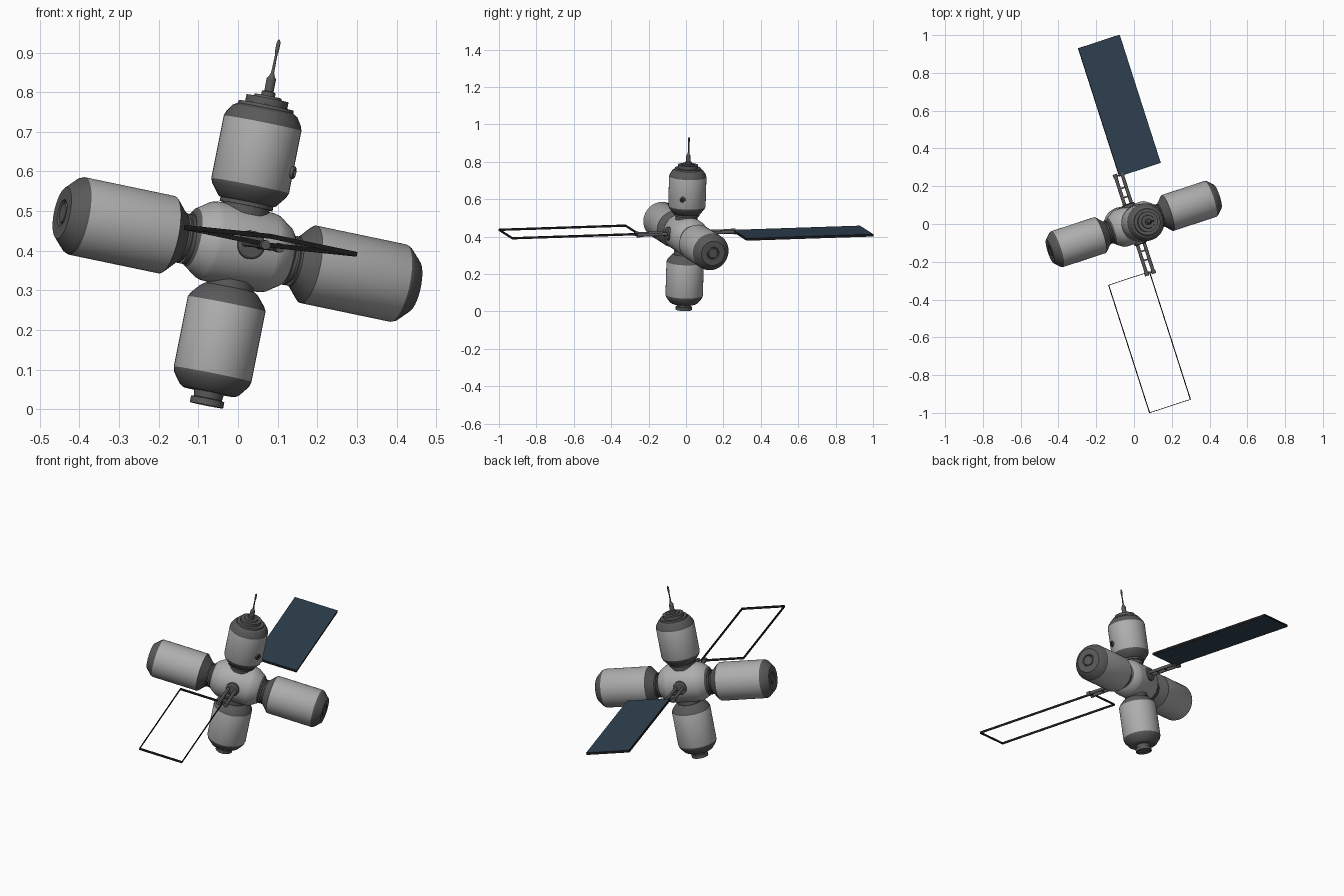
import bpy, bmesh, math
from mathutils import Vector, Matrix

if "Cube" in bpy.data.objects:
    bpy.data.objects.remove(bpy.data.objects["Cube"])

# Station axes: U = mast, W = solar wings, V = long arms
C = Vector((0, 0, 0.41))
U = Vector((0.195, 0.03, 0.98)).normalized()
W = Vector((-0.305, 0.952, 0.033))
W = (W - U * W.dot(U)).normalized()
V = W.cross(U)


def mat(name, col):
    m = bpy.data.materials.new(name)
    m.diffuse_color = (*col, 1)
    m.use_nodes = True
    m.node_tree.nodes["Principled BSDF"].inputs["Base Color"].default_value = m.diffuse_color
    return m


HULL = mat("hull_grey", (0.42, 0.42, 0.42))
DARK = mat("dark_grey", (0.10, 0.10, 0.10))
BLACK = mat("frame_black", (0.012, 0.012, 0.012))
BLUE = mat("solar_blue", (0.03, 0.055, 0.085))
MATS = [HULL, DARK, BLACK, BLUE]


def finish(name, bm):
    bmesh.ops.recalc_face_normals(bm, faces=bm.faces)
    me = bpy.data.meshes.new(name)
    bm.to_mesh(me)
    bm.free()
    for m in MATS:
        me.materials.append(m)
    for p in me.polygons:
        p.use_smooth = True
    me.set_sharp_from_angle(angle=math.radians(28))
    ob = bpy.data.objects.new(name, me)
    bpy.context.collection.objects.link(ob)
    return ob


def lathe(name, profile, axis, origin=C, n=40):
    """profile: (distance, radius, material of the band that follows)"""
    q = axis.to_track_quat('Z', 'Y')
    bm = bmesh.new()
    rings = []
    for t, r, _ in profile:
        rings.append([bm.verts.new(origin + q @ Vector((r * math.cos(2 * math.pi * k / n),
                      r * math.sin(2 * math.pi * k / n), t))) for k in range(n)])
    for (a, b), p in zip(zip(rings, rings[1:]), profile):
        for k in range(n):
            j = (k + 1) % n
            bm.faces.new((a[k], a[j], b[j], b[k])).material_index = p[2]
    bm.faces.new(rings[0]).material_index = profile[0][2]
    bm.faces.new(rings[-1]).material_index = profile[-1][2]
    return finish(name, bm)


def box(name, v, w, u, material, side=1):
    """box spanning ranges along V, W, U; side=-1 turns it half round the mast"""
    bm = bmesh.new()
    bmesh.ops.create_cube(bm, size=1)
    for p in bm.verts:
        a, b, c = [(lo + hi) / 2 + x * (hi - lo) for x, (lo, hi) in zip(p.co, (v, w, u))]
        p.co = C + V * a * side + W * b * side + U * c
    for f in bm.faces:
        f.material_index = material
    return finish(name, bm)


# Central hub barrel with rounded ends
lathe("hub", [(-.135, .062, 1), (-.125, .075, 0), (-.09, .098, 0), (-.075, .102, 0),
              (.075, .102, 0), (.09, .098, 0), (.125, .075, 1), (.135, .062, 1)], V)

# Long side modules with ribbed necks and recessed end hatches
for label, s in (("left", -1), ("right", 1)):
    o = C - U * 0.007
    lathe(label + "_neck", [(.11, .055, 1), (.132, .055, 1), (.132, .064, 1), (.142, .064, 1),
                            (.142, .056, 1), (.149, .056, 1), (.149, .064, 1), (.16, .064, 1)], V * s, o)
    lathe(label + "_module", [(.155, .064, 1), (.162, .070, 1), (.185, .094, 1), (.192, .1, 0),
                              (.434, .1, 1), (.444, .096, 1), (.468, .073, 1), (.475, .066, 1),
                              (.475, .034, 1), (.469, .031, 1), (.469, .026, 1), (.474, .024, 1)], V * s, o)

# Upper and lower modules
lathe("upper_neck", [(.085, .06, 1), (.105, .06, 1), (.105, .068, 1), (.118, .068, 1)], U)
lathe("upper_module", [(.113, .064, 1), (.118, .074, 1), (.145, .095, 1), (.157, .1, 0),
                       (.318, .1, 1), (.330, .096, 1), (.350, .083, 1), (.356, .072, 1),
                       (.364, .070, 1), (.364, .053, 1), (.366, .053, 1), (.366, .054, 1),
                       (.382, .054, 1), (.382, .036, 1), (.388, .034, 1)], U)
lathe("lower_neck", [(.085, .06, 1), (.12, .062, 1)], -U)
lathe("lower_module", [(.105, .064, 1), (.112, .074, 1), (.135, .094, 1), (.147, .1, 0),
                       (.328, .1, 1), (.342, .096, 1), (.368, .076, 1), (.374, .066, 1),
                       (.374, .038, 1), (.390, .036, 1), (.392, .043, 1), (.408, .043, 1),
                       (.408, .034, 1), (.404, .032, 1)], -U)

# Antenna mast
lathe("antenna", [(.385, .018, 1), (.398, .018, 1), (.400, .012, 1), (.432, .012, 1),
                  (.440, .007, 1), (.448, .004, 1), (.49, .003, 1), (.505, .005, 1),
                  (.525, .005, 1), (.533, .002, 1)], U, n=16)

# Porthole on the upper module
a = math.radians(-32)
lathe("porthole", [(.09, .016, 1), (.106, .016, 1), (.108, .013, 1), (.108, .010, 1), (.103, .009, 2)],
      V * math.cos(a) + W * math.sin(a), C + U * 0.21, 20)

# Solar wings: twin booms, frame of thin strips, one wing still has its panel
V0, V1, W0, W1, H0, H1 = 0, .235, .264, .977, .006, .018
for label, s in (("rear", 1), ("front", -1)):
    lathe(label + "_boom_socket", [(.08, .036, 1), (.108, .036, 1), (.112, .030, 1)], W * s, C + U * .008, 24)
    for i, off in enumerate((-.019, .019)):
        lathe(f"{label}_boom_{i}", [(.09, .009, 1), (.262, .009, 1), (.262, .012, 1), (.282, .012, 1)],
              W * s, C + V * off + U * .010, 12)
    for k in (.15, .2, .27):
        box(f"{label}_boom_brace", (-.019, .019), (k - .004, k + .004), (.006, .014), 1, s)
    e = .003
    for i, (v, w) in enumerate((((V0, V0 + e), (W0, W1)), ((V1 - e, V1), (W0, W1)),
                                ((V0, V1), (W0, W0 + e)), ((V0, V1), (W1 - e, W1)))):
        box(f"{label}_wing_frame_{i}", v, w, (H0, H1), 2, s)
box("rear_solar_panel", (V0 + .001, V1 - .001), (W0 + .001, W1 - .001), (H0 - .0005, H1 + .0005), 3)
